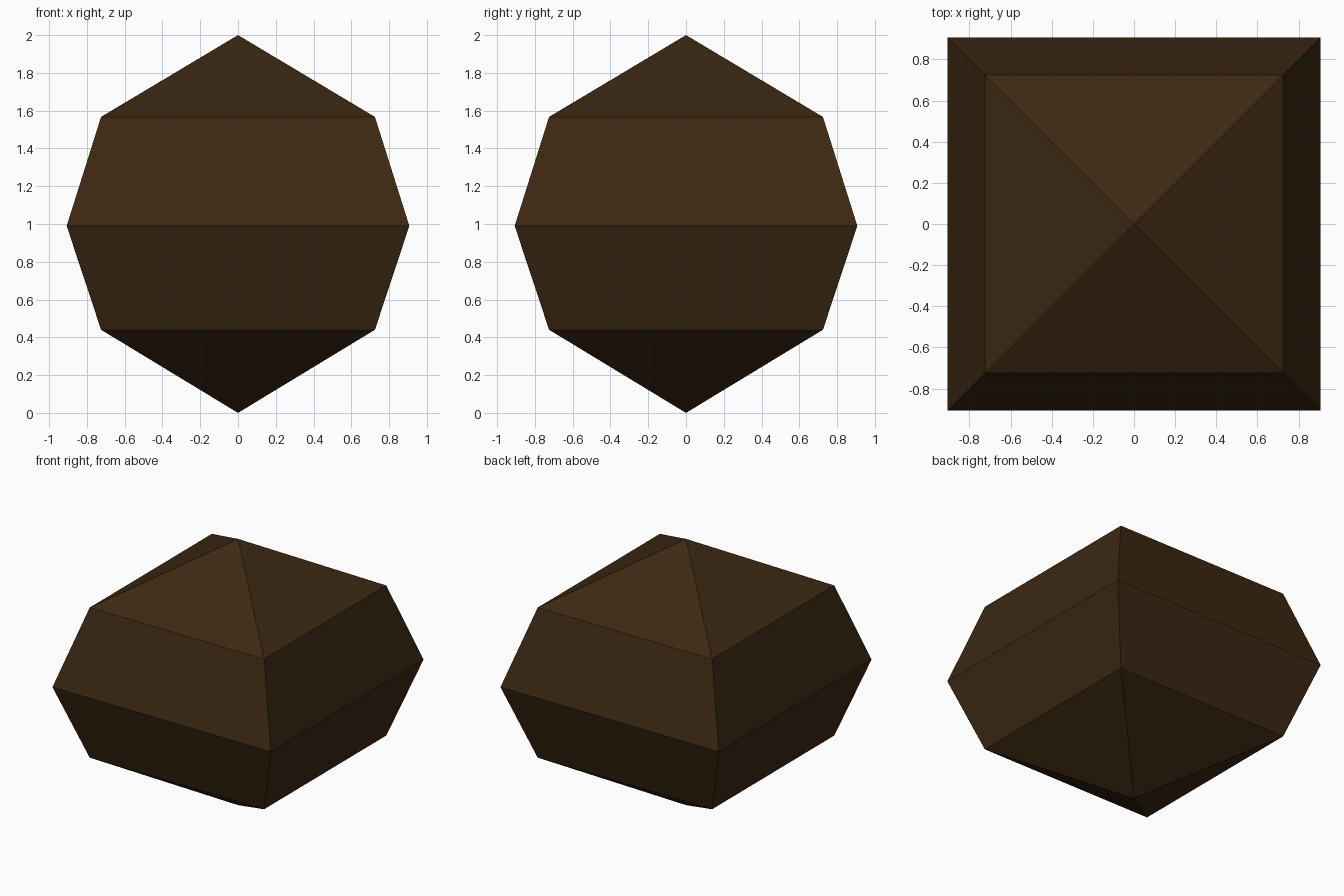
import bpy, bmesh

if "Cube" in bpy.data.objects:
    bpy.data.objects.remove(bpy.data.objects["Cube"])

# Dark brown material
brown = bpy.data.materials.new("dark_brown")
brown.diffuse_color = (0.045, 0.021, 0.006, 1.0)
brown.use_nodes = True
brown.node_tree.nodes["Principled BSDF"].inputs["Base Color"].default_value = brown.diffuse_color

# Faceted gem: square rings (height, half width) between two pointed tips
rings = [(0.44, 0.725), (0.99, 0.907), (1.567, 0.725)]
corners = [(-1, -1), (1, -1), (1, 1), (-1, 1)]

bm = bmesh.new()
bottom = bm.verts.new((0, 0, 0))
top = bm.verts.new((0, 0, 2))
loops = [[bm.verts.new((x * r, y * r, z)) for x, y in corners] for z, r in rings]

for i in range(4):
    j = (i + 1) % 4
    bm.faces.new((bottom, loops[0][j], loops[0][i]))
    for low, high in zip(loops, loops[1:]):
        bm.faces.new((low[i], low[j], high[j], high[i]))
    bm.faces.new((loops[-1][i], loops[-1][j], top))

bmesh.ops.recalc_face_normals(bm, faces=bm.faces)
mesh = bpy.data.meshes.new("faceted_body")
bm.to_mesh(mesh)
bm.free()
mesh.materials.append(brown)
bpy.context.collection.objects.link(bpy.data.objects.new("faceted_body", mesh))
